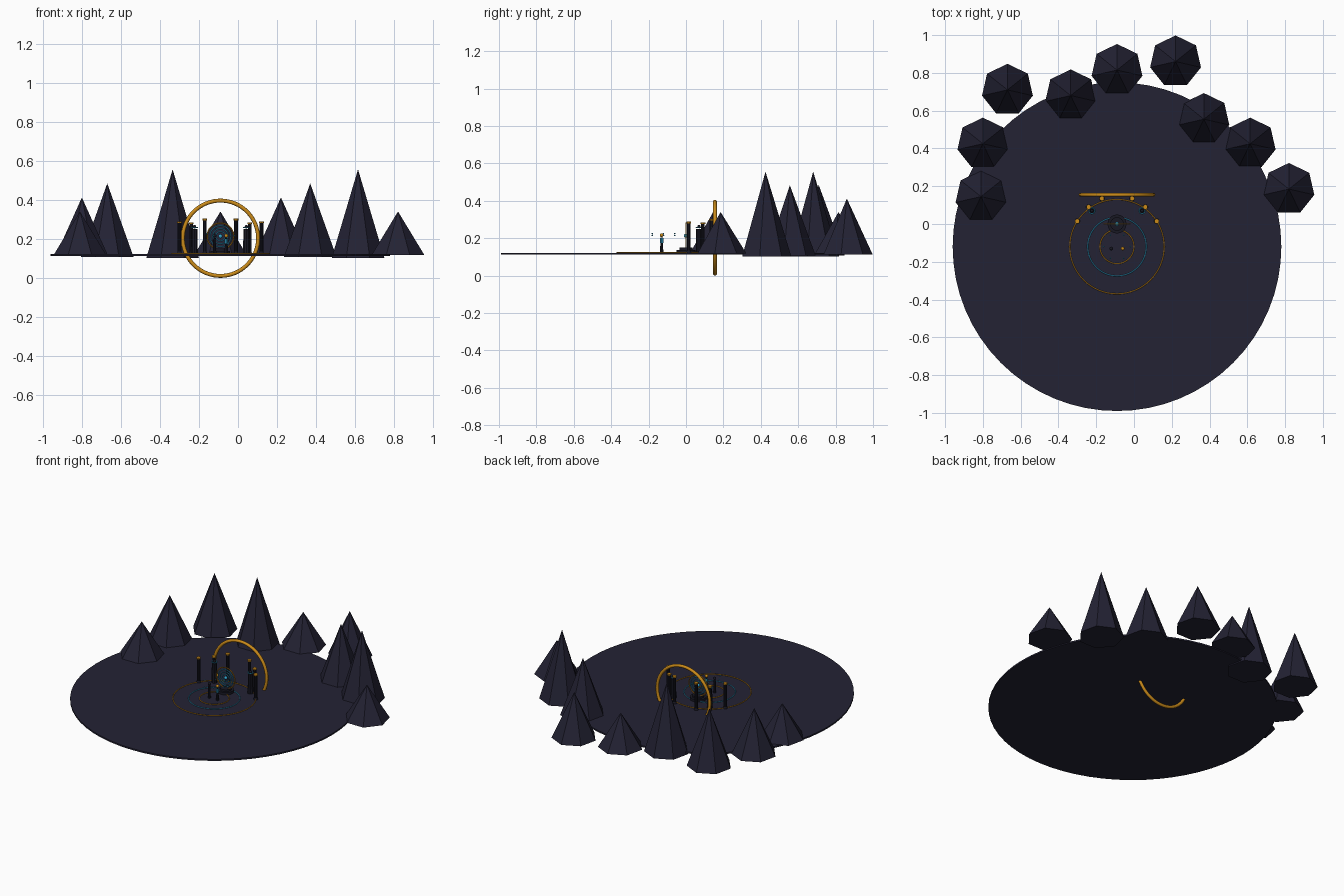
import bpy, bmesh
from math import sin, cos, pi
from mathutils import Matrix, Vector

if "Cube" in bpy.data.objects:
    bpy.data.objects.remove(bpy.data.objects["Cube"])


def material(name, rgb):
    m = bpy.data.materials.new(name)
    m.use_nodes = True
    m.diffuse_color = (*rgb, 1)
    m.node_tree.nodes["Principled BSDF"].inputs["Base Color"].default_value = (*rgb, 1)
    return m


NAVY = material("dark navy", (0.017, 0.016, 0.034))
STONE = material("dark stone", (0.009, 0.009, 0.017))
GOLD = material("gold", (0.6, 0.26, 0.01))
BLUE = material("glowing blue", (0.03, 0.36, 0.6))


def finish(name, bm, mat, smooth=False):
    bmesh.ops.recalc_face_normals(bm, faces=bm.faces)
    me = bpy.data.meshes.new(name)
    bm.to_mesh(me)
    bm.free()
    me.materials.append(mat)
    for p in me.polygons:
        p.use_smooth = smooth
    ob = bpy.data.objects.new(name, me)
    bpy.context.collection.objects.link(ob)
    return ob


def lathe(name, x, y, profile, sides, mat):
    """Revolve (radius, z) points; a zero radius makes a tip, open ends are capped."""
    bm = bmesh.new()
    rows = []
    for r, z in profile:
        n = sides if r else 1
        rows.append([bm.verts.new((x + r * sin(2 * pi * i / sides),
                                   y + r * cos(2 * pi * i / sides), z)) for i in range(n)])
    for a, b in zip(rows, rows[1:]):
        for i in range(sides):
            j = (i + 1) % sides
            quad = [a[i % len(a)], a[j % len(a)], b[j % len(b)], b[i % len(b)]]
            bm.faces.new(list(dict.fromkeys(quad)))
    for row in (rows[0], rows[-1]):
        if len(row) > 1:
            bm.faces.new(row)
    return finish(name, bm, mat)


def hoop(name, centre, major, minor, mat, upright=False, steps=64, sides=8):
    bm = bmesh.new()
    rows = []
    for i in range(steps):
        a = 2 * pi * i / steps
        row = []
        for k in range(sides):
            b = 2 * pi * k / sides
            r = major + minor * cos(b)
            p = Vector((r * cos(a), r * sin(a), minor * sin(b)))
            if upright:
                p = Vector((p.x, p.z, p.y))
            row.append(bm.verts.new(p + Vector(centre)))
        rows.append(row)
    for i in range(steps):
        a, b = rows[i], rows[(i + 1) % steps]
        for k in range(sides):
            m = (k + 1) % sides
            bm.faces.new((a[k], b[k], b[m], a[m]))
    return finish(name, bm, mat, True)


def ball(name, centre, r, mat):
    bm = bmesh.new()
    bmesh.ops.create_uvsphere(bm, u_segments=10, v_segments=6, radius=r,
                              matrix=Matrix.Translation(centre))
    return finish(name, bm, mat, True)


CX, CY, TOP = -0.09, -0.12, 0.122

# Round ground plate with inlaid rings
lathe("ground", CX, CY, [(0.87, 0.112), (0.87, TOP)], 64, NAVY)
for name, r, mat in (("outer_ring", 0.25, GOLD), ("middle_ring", 0.155, BLUE),
                     ("inner_ring", 0.09, GOLD)):
    hoop(name, (CX, CY, TOP + 0.002), r, 0.003, mat, sides=6)

# Seven-sided trees, four repeating heights
trees = [(-0.81, 0.145), (-0.80, 0.425), (-0.67, 0.71), (-0.335, 0.68), (-0.09, 0.815),
         (0.22, 0.86), (0.37, 0.555), (0.615, 0.425), (0.82, 0.185)]
for i, (x, y) in enumerate(trees):
    k = i % 4
    lathe("tree", x, y, [(0.138, 0.118 - 0.005 * k), (0, 0.34 + 0.072 * k)], 7, NAVY)

# Large gate hoop behind the pillars
hoop("gate_hoop", (CX, 0.155, 0.203), 0.193, 0.01, GOLD, True, 64, 10)

# Mirrored pillars with gold caps, and lantern posts
for s in (-1, 1):
    for dx, y, h in ((0.21, 0.015, 0.28), (0.15, 0.09, 0.275), (0.08, 0.135, 0.295)):
        x = CX + s * dx
        lathe("pillar", x, y, [(0.014, TOP), (0.01, TOP + 0.012), (0.01, h)], 10, STONE)
        lathe("pillar_cap", x, y, [(0.013, h), (0.013, h + 0.009)], 10, GOLD)
    x = CX + s * 0.133
    lathe("lantern_post", x, 0.07, [(0.018, TOP), (0.016, 0.25)], 10, STONE)
    hoop("lantern_ring", (x, 0.07, 0.258), 0.016, 0.003, BLUE, False, 20, 6)
    ball("lantern_core", (x, 0.07, 0.262), 0.009, STONE)

# Stepped dais
lathe("dais", CX, 0.0, [(0.05, TOP), (0.05, 0.138), (0.036, 0.138), (0.036, 0.15)], 24, STONE)

# Upright portal of nested rings
for r, mat in ((0.068, GOLD), (0.054, BLUE), (0.039, BLUE), (0.024, BLUE)):
    hoop("portal_ring", (CX, 0.0, 0.213), r, 0.0035, mat, True, 40, 6)
ball("portal_core", (CX, 0.0, 0.213), 0.011, BLUE)

# Two small standing figures
for dx, body, head in ((-0.03, STONE, STONE), (0.03, BLUE, GOLD)):
    lathe("figure_body", CX + dx, CY - 0.01, [(0.009, TOP), (0.006, 0.205)], 8, STONE)
    lathe("figure_sash", CX + dx, CY - 0.01, [(0.0085, 0.175), (0.0085, 0.2)], 8, body)
    ball("figure_head", (CX + dx, CY - 0.01, 0.216), 0.01, head)

# Floating sparks around the figures
for i in range(6):
    a = pi * i / 3
    ball("spark", (CX + 0.07 * cos(a), CY + 0.07 * sin(a), 0.215 + 0.01 * (i % 2)), 0.004, BLUE)
